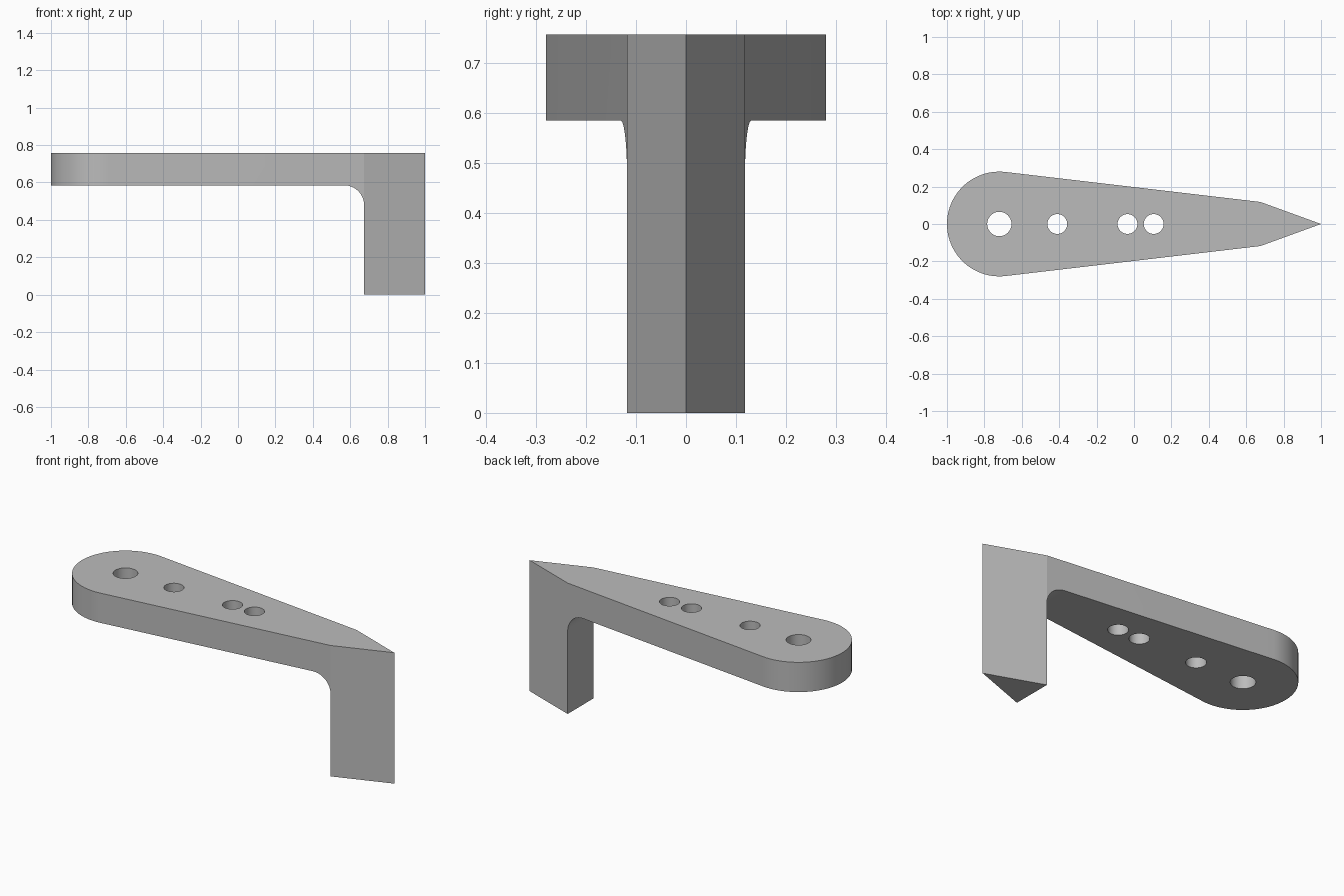
import bpy
import bmesh
from math import radians, sin, cos, atan2, acos, hypot
from mathutils import Vector

cube = bpy.data.objects.get("Cube")
if cube:
    bpy.data.objects.remove(cube, do_unlink=True)

HEIGHT, UNDERSIDE = 0.757, 0.585
END_X, END_R = -0.72, 0.28
LEG_X, LEG_HALF = 0.675, 0.118
FILLET = 0.107


def arc(cx, cy, r, start, end, steps):
    angles = [start + (end - start) * i / steps for i in range(steps + 1)]
    return [(cx + r * cos(a), cy + r * sin(a)) for a in angles]


def prism(name, outlines, to_3d, direction):
    """Extrude flat outlines along a direction into one closed object."""
    bm = bmesh.new()
    for points in outlines:
        face = bm.faces.new([bm.verts.new(to_3d(u, v)) for u, v in points])
        grown = bmesh.ops.extrude_face_region(bm, geom=[face], use_keep_orig=True)
        top = [g for g in grown["geom"] if isinstance(g, bmesh.types.BMVert)]
        bmesh.ops.translate(bm, verts=top, vec=Vector(direction))
    bmesh.ops.recalc_face_normals(bm, faces=bm.faces[:])
    mesh = bpy.data.meshes.new(name)
    bm.to_mesh(mesh)
    bm.free()
    obj = bpy.data.objects.new(name, mesh)
    bpy.context.collection.objects.link(obj)
    return obj


def combine(target, cutter, operation):
    mod = target.modifiers.new(operation.title(), "BOOLEAN")
    mod.operation, mod.solver, mod.object = operation, "EXACT", cutter
    bpy.context.view_layer.objects.active = target
    bpy.ops.object.modifier_apply(modifier=mod.name)
    bpy.data.objects.remove(cutter, do_unlink=True)


# Plan shape: round end, tapering sides and pointed tip
dx = LEG_X - END_X
tangent = atan2(LEG_HALF, dx) + acos(END_R / hypot(dx, LEG_HALF))
plan = arc(END_X, 0, END_R, tangent, radians(360) - tangent, 44)
plan += [(LEG_X, -LEG_HALF), (1, 0), (LEG_X, LEG_HALF)]
bracket = prism("bracket", [plan], lambda u, v: (u, v, -0.1), (0, 0, 1))

# Side shape: flat arm, filleted inner corner and leg
wall = LEG_X - 0.0005
side = [(-1.1, HEIGHT), (-1.1, UNDERSIDE)]
side += arc(wall - FILLET, UNDERSIDE - FILLET, FILLET, radians(90), 0, 16)
side += [(wall, 0), (1.1, 0), (1.1, HEIGHT)]
side_cutter = prism("side_cutter", [side], lambda u, v: (u, -0.5, v), (0, 1, 0))
combine(bracket, side_cutter, "INTERSECT")

# Four round holes through the arm
holes = [(END_X, 0.065), (-0.41, 0.053), (-0.035, 0.053), (0.105, 0.053)]
rings = [arc(x, 0, r, 0, radians(360), 48)[:-1] for x, r in holes]
hole_cutter = prism("hole_cutter", rings, lambda u, v: (u, v, 0.5), (0, 0, 0.4))
combine(bracket, hole_cutter, "DIFFERENCE")

# Plain grey finish
grey = bpy.data.materials.new("plain_grey")
grey.use_nodes = True
colour = (0.5, 0.5, 0.5, 1)
grey.diffuse_color = colour
grey.node_tree.nodes["Principled BSDF"].inputs["Base Color"].default_value = colour
bracket.data.materials.clear()
bracket.data.materials.append(grey)

# Smooth curves with crisp corners
bpy.ops.object.select_all(action="DESELECT")
bracket.select_set(True)
bpy.context.view_layer.objects.active = bracket
bpy.ops.object.shade_smooth_by_angle(angle=radians(10))
